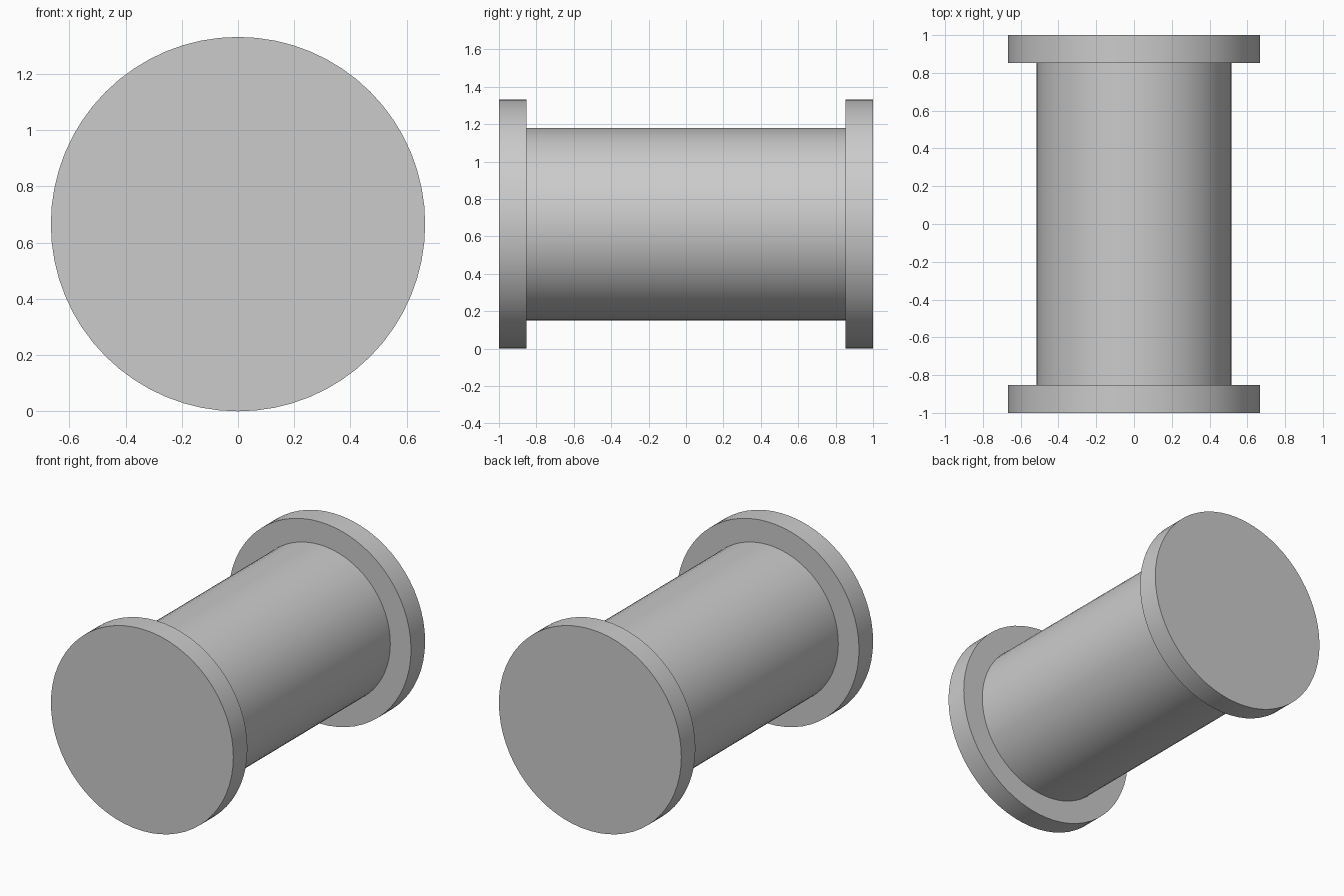
import bpy
import math

cube = bpy.data.objects.get("Cube")
if cube:
    bpy.data.objects.remove(cube, do_unlink=True)

FLANGE_RADIUS = 0.666
BARREL_RADIUS = 0.515
FLANGE_THICKNESS = 0.147
HALF_LENGTH = 1.0

grey = bpy.data.materials.new("light grey")
grey.use_nodes = True
colour = (0.6, 0.6, 0.6, 1)
grey.diffuse_color = colour
grey.node_tree.nodes["Principled BSDF"].inputs["Base Color"].default_value = colour


def drum(name, radius, y_start, y_end):
    """Smooth cylinder lying along y, resting at the shared axis height."""
    bpy.ops.mesh.primitive_cylinder_add(
        vertices=64, radius=radius, depth=y_end - y_start,
        location=(0, (y_start + y_end) / 2, FLANGE_RADIUS),
        rotation=(math.pi / 2, 0, 0))
    part = bpy.context.object
    part.name = name
    part.data.materials.append(grey)
    bpy.ops.object.shade_smooth_by_angle(angle=math.radians(30))
    return part


inner = HALF_LENGTH - FLANGE_THICKNESS

# Central barrel
drum("barrel", BARREL_RADIUS, -inner, inner)

# End flanges
drum("front_flange", FLANGE_RADIUS, -HALF_LENGTH, -inner)
drum("back_flange", FLANGE_RADIUS, inner, HALF_LENGTH)
